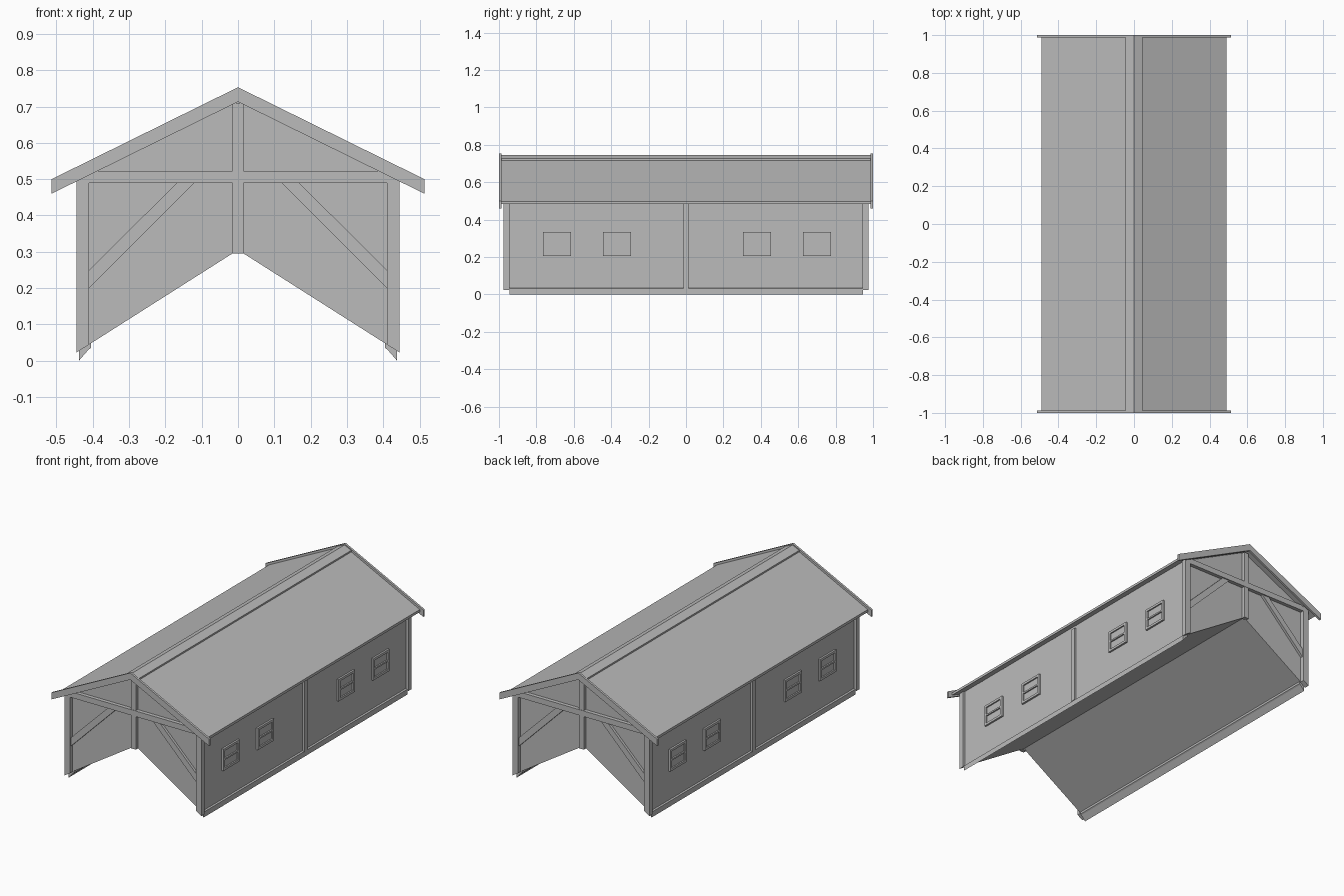
import bpy
import bmesh

cube = bpy.data.objects.get("Cube")
if cube:
    bpy.data.objects.remove(cube, do_unlink=True)

GREY = (0.5, 0.5, 0.5, 1.0)
grey = bpy.data.materials.new("plain grey")
grey.use_nodes = True
grey.diffuse_color = GREY
grey.node_tree.nodes["Principled BSDF"].inputs["Base Color"].default_value = GREY

SLOPE = 0.493       # roof pitch
FLOOR = 0.635       # pitch of the hollow underside
WALL_X, WALL_Y = 0.43, 0.95


def add_prism(bm, profile, lo, hi, axis):
    """Extrude a (horizontal, z) outline along the x or y axis."""
    def place(p, t):
        return (p[0], t, p[1]) if axis == "y" else (t, p[0], p[1])
    a = [bm.verts.new(place(p, lo)) for p in profile]
    b = [bm.verts.new(place(p, hi)) for p in profile]
    bm.faces.new(a)
    bm.faces.new(b[::-1])
    for i in range(len(a)):
        j = (i + 1) % len(a)
        bm.faces.new((a[i], b[i], b[j], a[j]))


def part(name, outlines, lo, hi, axis="y", mirror=""):
    bm = bmesh.new()
    for outline in outlines:
        add_prism(bm, outline, lo, hi, axis)
    bmesh.ops.recalc_face_normals(bm, faces=bm.faces)
    mesh = bpy.data.meshes.new(name)
    bm.to_mesh(mesh)
    bm.free()
    mesh.materials.append(grey)
    obj = bpy.data.objects.new(name, mesh)
    bpy.context.collection.objects.link(obj)
    if mirror:
        mod = obj.modifiers.new("Mirror", "MIRROR")
        mod.use_axis = ("x" in mirror, "y" in mirror, False)
        mod.use_mirror_merge = False
    return obj


def rect(h0, h1, z0, z1):
    return [(h0, z0), (h1, z0), (h1, z1), (h0, z1)]


def chevron(half, apex, thick, slope=SLOPE):
    drop = half * slope
    return [(-half, apex - drop), (0, apex), (half, apex - drop),
            (half, apex - drop - thick), (0, apex - thick),
            (-half, apex - drop - thick)]


def floor_z(x):
    return 0.305 - FLOOR * abs(x)


# Main body with a gabled top and a hollow underside
top = 0.722
part("body", [[(-WALL_X, floor_z(WALL_X)), (-WALL_X, top - SLOPE * WALL_X),
               (0, top), (WALL_X, top - SLOPE * WALL_X),
               (WALL_X, floor_z(WALL_X)), (0, floor_z(0))]], -WALL_Y, WALL_Y)

# Roof covering, ridge cap and barge boards
part("roof", [chevron(0.49, 0.739, 0.015)], -0.99, 0.99)
part("ridge_cap", [chevron(0.045, 0.745, 0.01, 0.42)], -0.99, 0.99)
part("barge_board", [chevron(0.513, 0.753, 0.04)], -1.0, -0.987, mirror="y")

# Corner posts, cut at the slope of the underside
part("corner_post", [[(0.41, floor_z(0.41)), (0.445, floor_z(0.445)),
                      (0.445, 0.503), (0.41, 0.52)]], -0.975, -0.945, mirror="xy")

# Sill along the foot of each long wall
part("sill", [[(0.438, 0.0), (0.438, 0.031), (0.405, 0.05),
               (0.405, 0.035), (0.412, 0.03)]], -0.945, 0.945, mirror="x")

# Gable framing: king post, tie beam and diagonal braces
part("king_post", [rect(-0.015, 0.015, 0.295, 0.71)], -0.97, -0.945, mirror="y")
part("tie_beam", [[(-0.43, 0.49), (0.43, 0.49), (0.43, 0.505),
                   (0.395, 0.523), (-0.395, 0.523), (-0.43, 0.505)]],
     -0.972, -0.945, mirror="y")
part("brace", [[(0.41, 0.2), (0.41, 0.25), (0.168, 0.49), (0.12, 0.49)]],
     -0.965, -0.945, mirror="xy")

# Middle post on each long wall
part("wall_post", [rect(-0.014, 0.014, 0.031, 0.49)], 0.425, 0.442, "x", "x")

# Windows: frame with a cross rail, and a pane set behind it
W, B, Z0, Z1 = 0.075, 0.014, 0.205, 0.333
mid = (Z0 + Z1) / 2
for i, y in enumerate((-0.69, -0.37, 0.38, 0.70)):
    bars = [rect(y - W, y - W + B, Z0, Z1), rect(y + W - B, y + W, Z0, Z1),
            rect(y - W + B, y + W - B, Z0, Z0 + B),
            rect(y - W + B, y + W - B, Z1 - B, Z1),
            rect(y - W + B, y + W - B, mid - B / 3, mid + B / 3)]
    part(f"window_frame_{i + 1}", bars, 0.425, 0.441, "x", "x")
    part(f"window_pane_{i + 1}", [rect(y - W + B, y + W - B, Z0 + B, Z1 - B)],
         0.427, 0.433, "x", "x")
